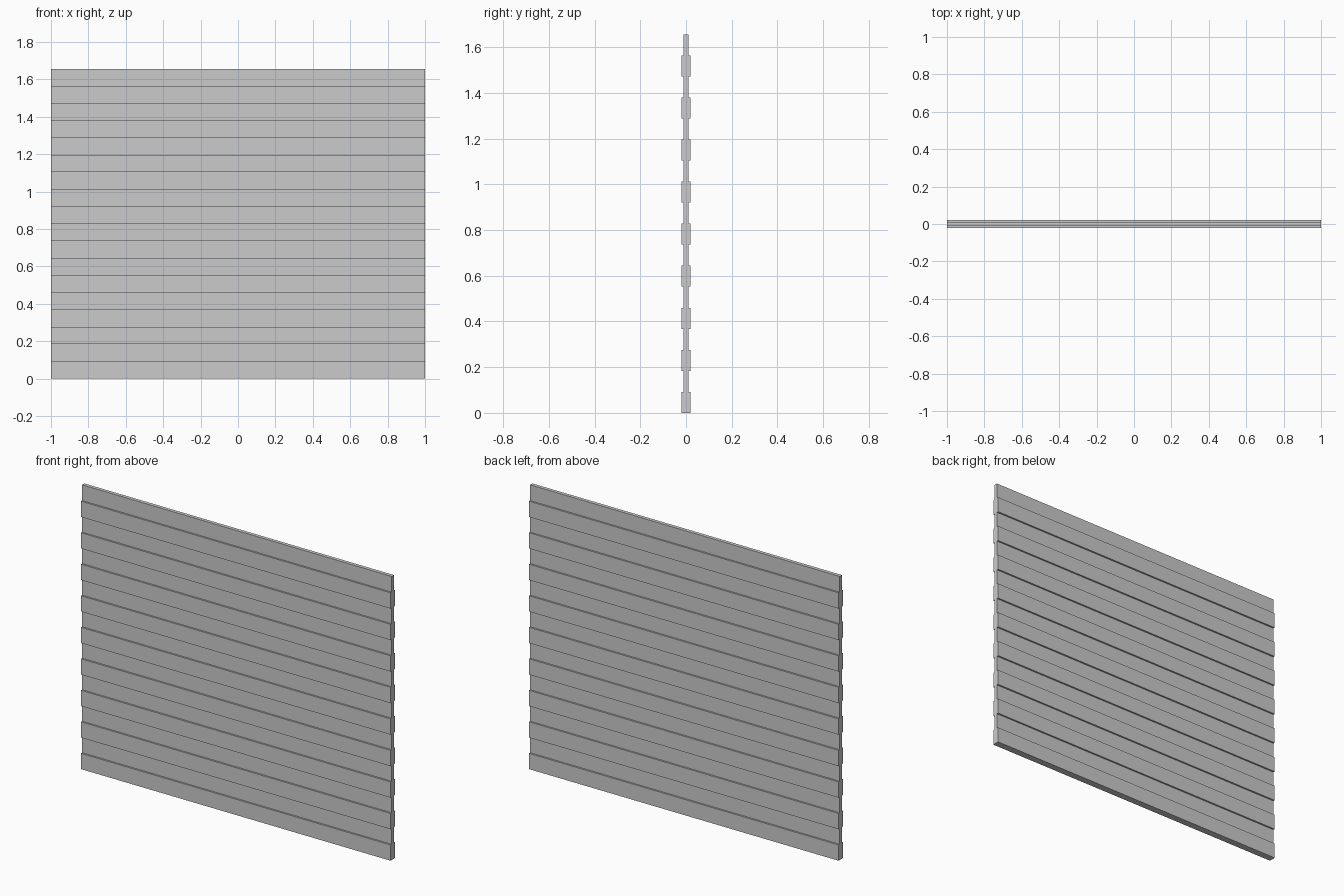
import bpy

if "Cube" in bpy.data.objects:
    bpy.data.objects.remove(bpy.data.objects["Cube"])

WIDTH = 2.0
BOARD_H = 0.092      # height of each board
PAIRS = 9            # thick board + thin board, repeated upwards


def board(name, depth, z0):
    bpy.ops.mesh.primitive_cube_add(size=1, location=(0, 0, z0 + BOARD_H / 2))
    ob = bpy.context.object
    ob.name = name
    ob.scale = (WIDTH, depth, BOARD_H)
    bpy.ops.object.transform_apply(location=False, rotation=False, scale=True)
    return ob


# Alternating thick and thin horizontal boards, stacked from the ground
for i in range(PAIRS):
    z = i * 2 * BOARD_H
    board(f"thick_board_{i + 1}", 0.041, z)
    board(f"thin_board_{i + 1}", 0.021, z + BOARD_H)
